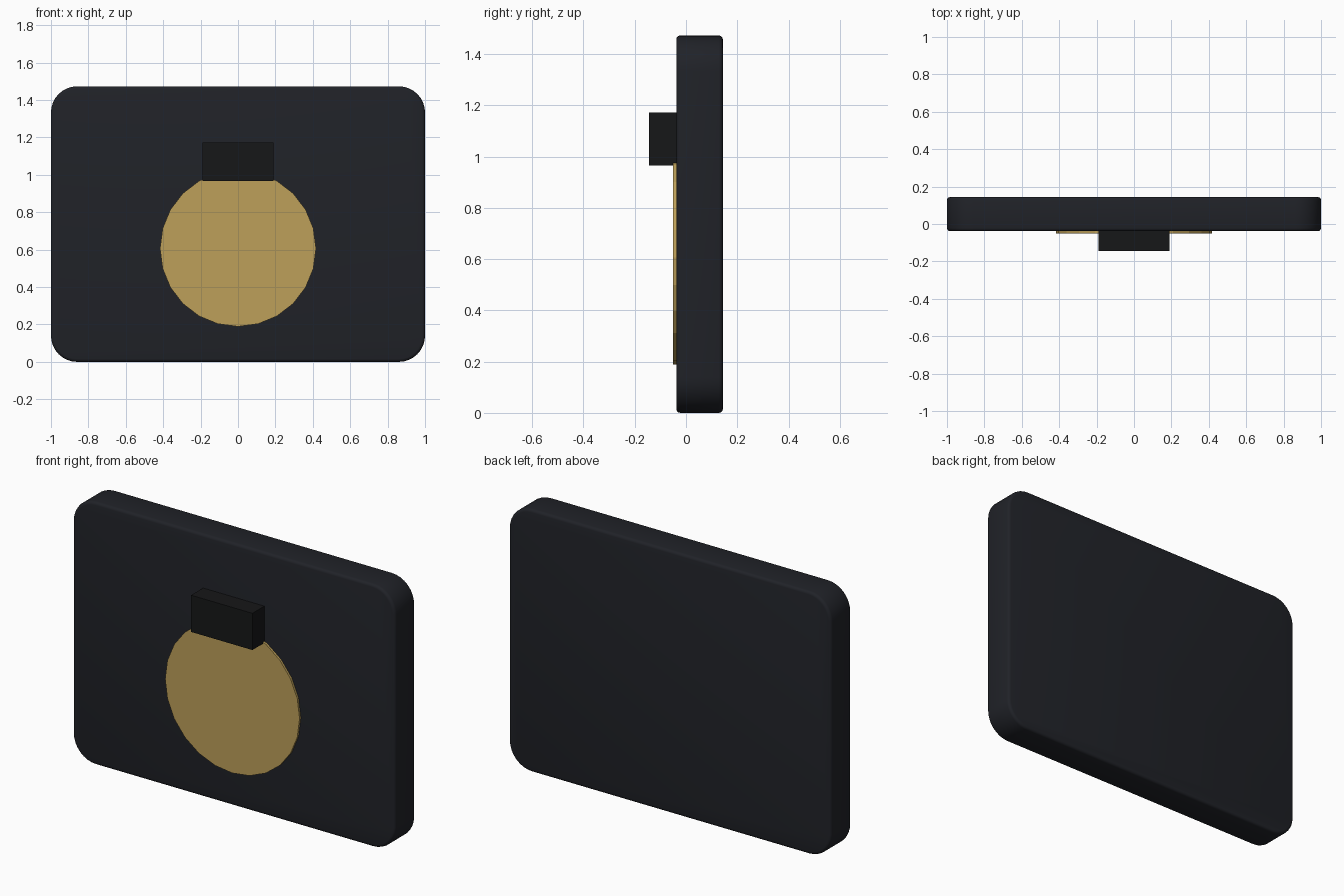
import bpy, bmesh, math
from mathutils import Matrix

if "Cube" in bpy.data.objects:
    bpy.data.objects.remove(bpy.data.objects["Cube"])


def finish(name, bm, color):
    me = bpy.data.meshes.new(name)
    bm.to_mesh(me)
    bm.free()
    ob = bpy.data.objects.new(name, me)
    bpy.context.collection.objects.link(ob)
    mat = bpy.data.materials.new(name + "_material")
    mat.diffuse_color = (*color, 1)
    mat.use_nodes = True
    mat.node_tree.nodes["Principled BSDF"].inputs["Base Color"].default_value = mat.diffuse_color
    me.materials.append(mat)
    return ob


def box(x0, x1, y0, y1, z0, z1):
    bm = bmesh.new()
    m = (Matrix.Translation(((x0 + x1) / 2, (y0 + y1) / 2, (z0 + z1) / 2))
         @ Matrix.Diagonal((x1 - x0, y1 - y0, z1 - z0, 1)))
    bmesh.ops.create_cube(bm, size=1, matrix=m)
    return bm


# Panel: slab with rounded corners and softened rims
bm = box(-1, 1, -0.038, 0.144, 0, 1.473)
corners = [e for e in bm.edges
           if abs(e.verts[0].co.y - e.verts[1].co.y) > 0.1]
bmesh.ops.bevel(bm, geom=corners, offset=0.14, segments=8, profile=0.5,
                affect='EDGES')
rims = [e for e in bm.edges
        if abs(e.verts[0].co.y - e.verts[1].co.y) < 0.001]
bmesh.ops.bevel(bm, geom=rims, offset=0.016, segments=3, profile=0.5,
                affect='EDGES')
panel = finish("panel", bm, (0.0145, 0.016, 0.021))
bpy.context.view_layer.objects.active = panel
panel.select_set(True)
bpy.ops.object.shade_smooth_by_angle(angle=math.radians(40))

# Gold disc: flat-sided 24-gon on the front face
bm = bmesh.new()
bmesh.ops.create_cone(
    bm, cap_ends=True, segments=24, radius1=0.417, radius2=0.417, depth=0.02,
    matrix=Matrix.Translation((0, -0.04, 0.606))
    @ Matrix.Rotation(math.pi / 2, 4, 'X'))
finish("disc", bm, (0.51, 0.35, 0.10))

# Block overlapping the top of the disc
finish("top_block", box(-0.19, 0.19, -0.144, -0.034, 0.966, 1.172),
       (0.008, 0.0085, 0.009))
